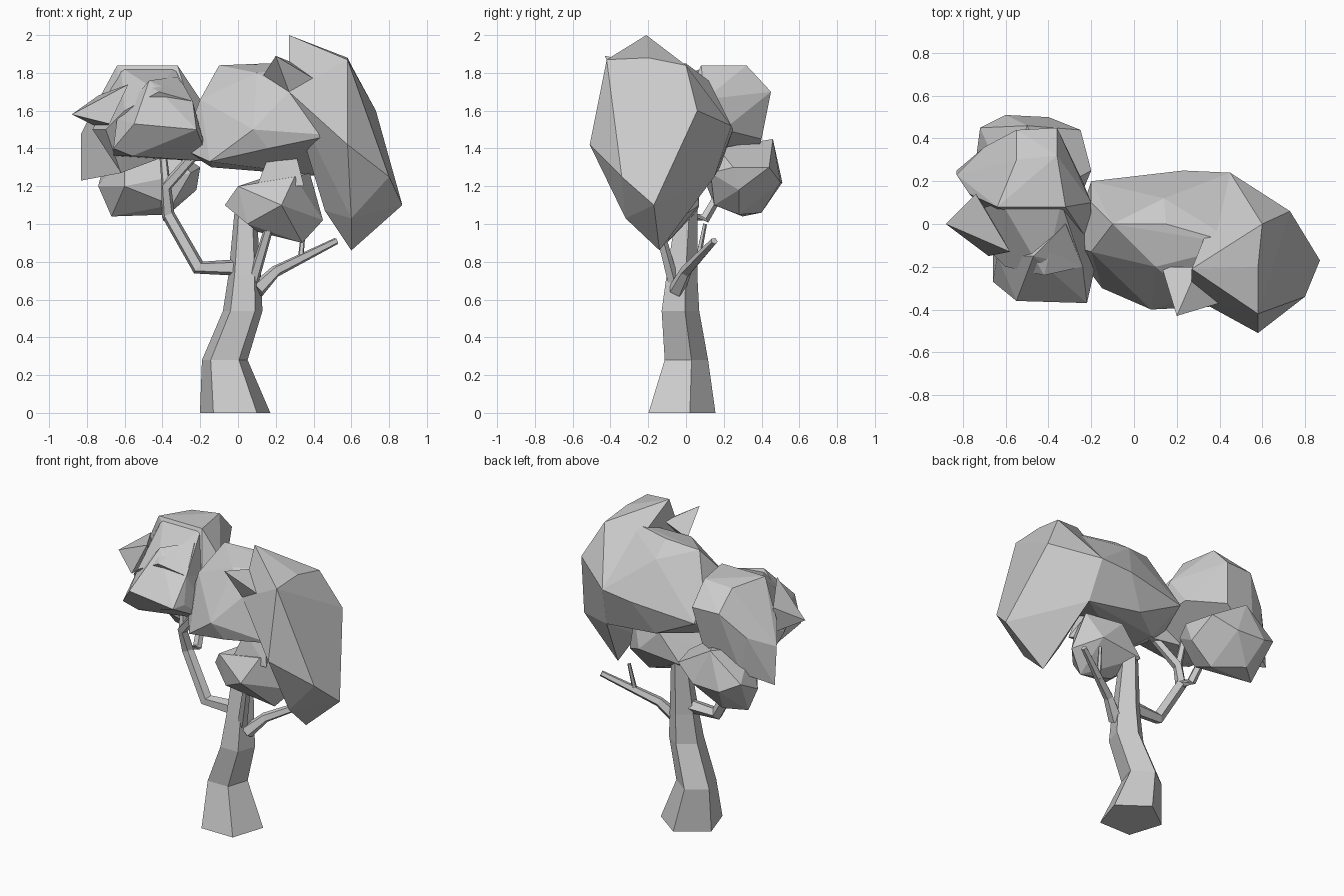
import bpy
import bmesh
import math
from mathutils import Vector

# Remove the default cube only
old_cube = bpy.data.objects.get("Cube")
if old_cube:
    bpy.data.objects.remove(old_cube, do_unlink=True)

# The single plain grey material
grey = bpy.data.materials.new("plain_grey")
grey.use_nodes = True
grey_value = (.6, .6, .6, 1)
grey.diffuse_color = grey_value
for node in grey.node_tree.nodes:
    if node.type == "BSDF_PRINCIPLED":
        node.inputs["Base Color"].default_value = grey_value
        node.inputs["Roughness"].default_value = .9


def finish(name, bm):
    """Turn a bmesh into a flat shaded grey object."""
    bmesh.ops.recalc_face_normals(bm, faces=bm.faces[:])
    mesh = bpy.data.meshes.new(name)
    bm.to_mesh(mesh)
    bm.free()
    mesh.materials.append(grey)
    obj = bpy.data.objects.new(name, mesh)
    bpy.context.collection.objects.link(obj)
    return obj


def add_hull(bm, points):
    """Wrap a faceted convex lump around a few corner points."""
    verts = [bm.verts.new(p) for p in points]
    result = bmesh.ops.convex_hull(bm, input=verts, use_existing_faces=False)
    loose = {g for g in result["geom_interior"] + result["geom_unused"]
             if isinstance(g, bmesh.types.BMVert)}
    bmesh.ops.delete(bm, geom=list(loose), context="VERTS")


def foliage(name, *lumps):
    """Join several convex lumps into one leafy mass."""
    bm = bmesh.new()
    for points in lumps:
        add_hull(bm, points)
    # Merge coplanar triangles into larger facets
    bmesh.ops.dissolve_limit(bm, angle_limit=math.radians(4),
                             verts=bm.verts[:], edges=bm.edges[:])
    return finish(name, bm)


def limb(name, path, start_radius, end_radius, sides=5):
    """Sweep a tapering polygon along a path."""
    bm = bmesh.new()
    path = [Vector(p) for p in path]
    last = len(path) - 1
    rings = []
    for i, centre in enumerate(path):
        radius = start_radius + (end_radius - start_radius) * i / last
        along = (path[min(i + 1, last)] - path[max(i - 1, 0)]).normalized()
        # The first corner of each ring points to the back
        back = Vector((0, 1, 0))
        across = (back - along * back.dot(along)).normalized()
        side = along.cross(across)
        ring = []
        for k in range(sides):
            turn = math.tau * k / sides
            offset = across * math.cos(turn) + side * math.sin(turn)
            ring.append(bm.verts.new(centre + offset * radius))
        rings.append(ring)
    skin_rings(bm, rings)
    return finish(name, bm)


def skin_rings(bm, rings):
    """Bridge neighbouring rings and cap both ends."""
    for lower, upper in zip(rings, rings[1:]):
        for k in range(len(lower)):
            n = (k + 1) % len(lower)
            bm.faces.new((lower[k], lower[n], upper[n], upper[k]))
    bm.faces.new(rings[0][::-1])
    bm.faces.new(rings[-1])


def level_trunk(name, levels, sides=5):
    """Stack level polygons given as centre x, centre y, height, radius."""
    bm = bmesh.new()
    rings = []
    for x, y, z, radius in levels:
        turns = [math.tau * k / sides for k in range(sides)]
        rings.append([bm.verts.new((x - radius * math.sin(turn),
                                    y + radius * math.cos(turn), z))
                      for turn in turns])
    skin_rings(bm, rings)
    return finish(name, bm)


# Trunk: five sided, kinked and tapering
level_trunk("trunk", [(-.015, -.04, 0, .196), (-.07, -.01, .28, .127),
                      (.025, -.04, .54, .11), (.035, -.03, .73, .09),
                      (.04, 0, 1.08, .06)])

# Right-hand branch with its two forks
fork = (-.37, 0, 1.05)
knee = (-.38, -.04, 1.2)
limb("right_branch",
     [(0, -.03, .77), (-.21, -.03, .77), fork, knee, (-.2, -.1, 1.4)],
     .046, .027)
limb("right_branch_upper_fork", [knee, (-.4, 0, 1.4)], .025, .02)
limb("right_branch_back_fork",
     [fork, (-.37, .1, 1.03), (-.4, .2, 1.2)], .034, .024)

# Left-hand bare branch and twig
limb("left_branch",
     [(.1, -.05, .65), (.2, 0, .75), (.52, .15, .91)], .045, .019)
limb("left_branch_twig", [(.33, .06, .8), (.35, .1, 1)], .016, .011)

# Short branch into the front leaf clump
limb("front_branch", [(.08, -.07, .7), (.17, -.15, 1)], .032, .024)

# Corners shared by the lumps of the large crown
brow = (.27, -.34, 1.7)
back_shoulder = (.45, .24, 1.52)
back_hem = (.48, .15, 1.25)
front_hem = (.5, -.38, 1.47)

# Large crown: arched body, drooping end and a pointed tuft
foliage(
    "large_crown",
    [brow, back_shoulder, back_hem, front_hem,
     (-.3, -.1, 1.4), (-.2, .1, 1.6), (-.2, -.13, 1.66), (-.1, 0, 1.84),
     (.15, 0, 1.85), (.14, .12, 1.76), (.1, -.2, 1.8), (.5, -.1, 1.85),
     (-.2, .2, 1.45), (.23, .25, 1.5), (-.15, -.3, 1.33),
     (.08, -.4, 1.5), (.16, -.37, 1.4), (.1, .18, 1.3), (-.14, 0, 1.3)],
    [brow, back_shoulder, back_hem, front_hem,
     (.27, -.21, 2), (.58, -.2, 1.88), (.58, -.42, 1.87), (.6, 0, 1.84),
     (.58, -.51, 1.42), (.87, -.17, 1.1), (.6, -.14, .86), (.73, .06, 1.6),
     (.8, -.34, 1.25), (.6, -.32, 1.03), (.46, -.15, 1.07)],
    [brow, (.2, -.43, 1.89), (.13, -.2, 1.78), (.4, -.37, 1.77),
     (.3, -.2, 1.85)])

# Corners shared by the lumps of the right crown
underside = (-.38, -.05, 1.36)
low_edge = (-.62, 0, 1.27)
front_ridge = (-.24, -.2, 1.65)

# Right crown: main mass, bridge, front lobe and side spike
foliage(
    "right_crown",
    [underside, low_edge, (-.64, .08, 1.84), (-.55, .3, 1.82),
     (-.36, .32, 1.84), (-.32, .08, 1.84), (-.55, .44, 1.7), (-.36, .45, 1.7),
     (-.4, .4, 1.45), (-.24, .2, 1.5), (-.2, .1, 1.66), (-.83, .25, 1.23),
     (-.77, .14, 1.6), (-.7, .36, 1.55), (-.83, .23, 1.48), (-.65, .35, 1.3),
     (-.2, -.1, 1.45)],
    [underside, low_edge, front_ridge, (-.62, .1, 1.83), (-.34, .1, 1.83),
     (-.6, -.2, 1.6), (-.42, -.24, 1.7), (-.77, .06, 1.5), (-.7, -.1, 1.5),
     (-.24, .1, 1.5)],
    [underside, front_ridge, (-.66, -.27, 1.4), (-.55, -.36, 1.53),
     (-.22, -.37, 1.5), (-.2, -.28, 1.5), (-.32, 0, 1.78), (-.47, -.15, 1.76),
     (-.64, -.15, 1.56), (-.15, -.06, 1.33), (-.56, -.25, 1.36),
     (-.66, 0, 1.36)],
    [(-.88, 0, 1.58), (-.74, .14, 1.68), (-.58, -.13, 1.74),
     (-.68, -.15, 1.53), (-.72, .12, 1.5)])

# Small front clump under the large crown, with a crest
foliage(
    "front_clump",
    [(-.07, -.14, 1.1), (0, -.2, 1.2), (.3, -.2, 1.25), (.45, -.05, 1.02),
     (.34, -.1, .9), (.1, -.1, .96), (.23, -.3, 1.1), (0, .06, 1.07),
     (.3, .07, 1.1), (.15, .07, 1.25), (.05, -.2, 1), (.38, 0, 1.27)],
    [(.17, -.17, 1.38), (.3, -.15, 1.4), (.28, 0, 1.4), (.1, -.2, 1.2),
     (.35, -.2, 1.2), (.2, 0, 1.2)])

# Small back clump under the right crown
foliage(
    "back_clump",
    [(-.74, .3, 1.2), (-.67, .3, 1.04), (-.37, .28, 1.05), (-.22, .28, 1.18),
     (-.2, .25, 1.3), (-.72, .45, 1.28), (-.6, .51, 1.22), (-.4, .5, 1.22),
     (-.25, .44, 1.3), (-.5, .46, 1.45), (-.6, .18, 1.4), (-.35, .17, 1.4),
     (-.25, .13, 1.27), (-.6, .11, 1.2), (-.35, .15, 1.1), (-.55, .4, 1.06)])
